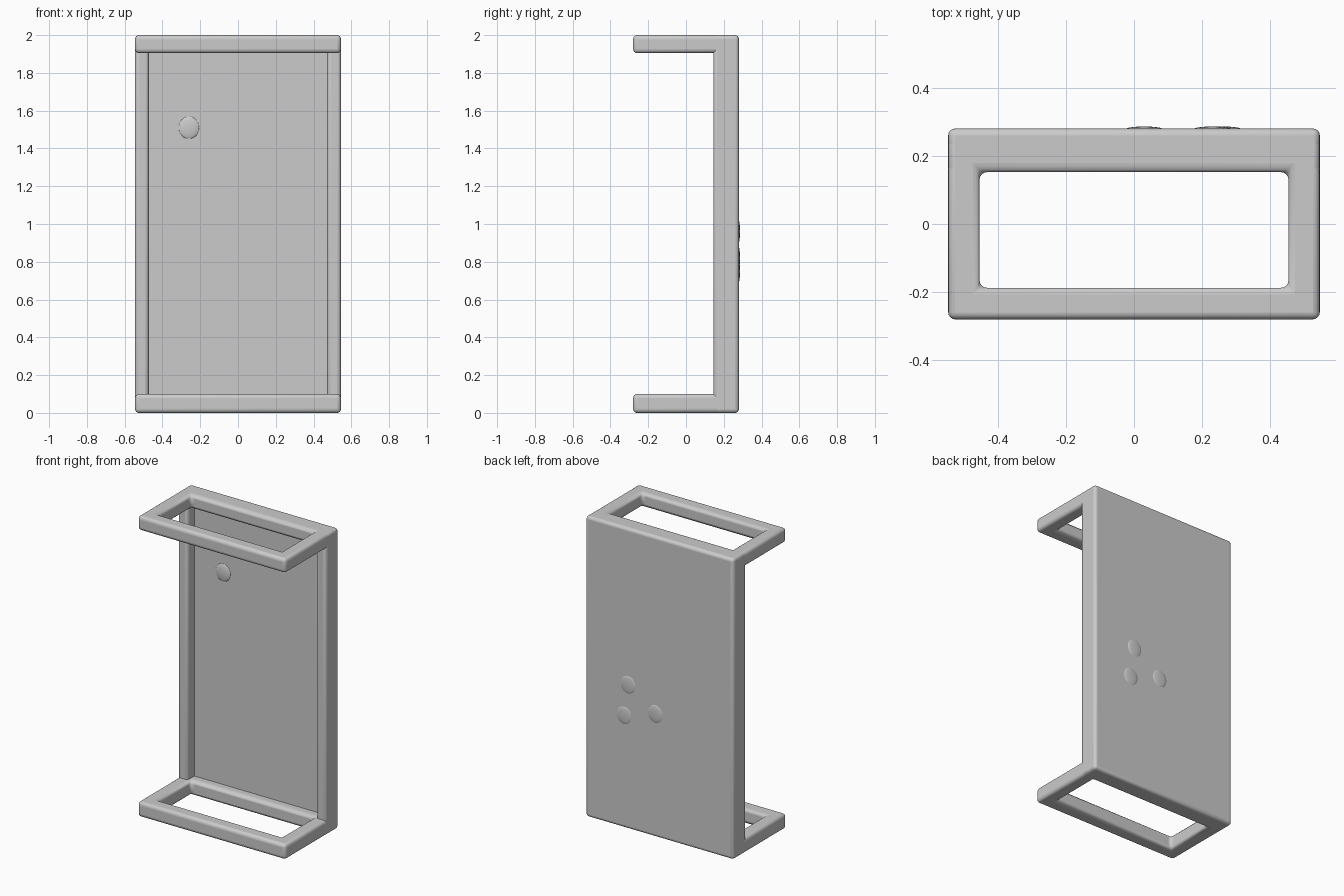
import bpy, bmesh

if "Cube" in bpy.data.objects:
    bpy.data.objects.remove(bpy.data.objects["Cube"])

grey = bpy.data.materials.new("light_grey")
grey.diffuse_color = (0.6, 0.6, 0.6, 1)
grey.use_nodes = True
grey.node_tree.nodes["Principled BSDF"].inputs["Base Color"].default_value = grey.diffuse_color

HX, HY, TOP = 0.545, 0.28, 2.0   # half width, half depth, height


def add_object(name, bm, bevel=0.0):
    mesh = bpy.data.meshes.new(name)
    bmesh.ops.recalc_face_normals(bm, faces=bm.faces)
    bm.to_mesh(mesh)
    bm.free()
    mesh.materials.append(grey)
    ob = bpy.data.objects.new(name, mesh)
    bpy.context.collection.objects.link(ob)
    if bevel:
        mod = ob.modifiers.new("rounded_edges", 'BEVEL')
        mod.width = bevel
        mod.segments = 4
        mod.limit_method = 'ANGLE'
    bpy.ops.object.select_all(action='DESELECT')
    ob.select_set(True)
    bpy.context.view_layer.objects.active = ob
    bpy.ops.object.shade_smooth_by_angle()
    return ob


def box(name, x, y, z, bevel):
    bm = bmesh.new()
    bmesh.ops.create_cube(bm, size=1)
    for v in bm.verts:
        v.co = [(r[0] + r[1]) / 2 + c * (r[1] - r[0]) for c, r in zip(v.co, (x, y, z))]
    return add_object(name, bm, bevel)


def ring(name, z0, z1):
    """Rectangular loop with an open middle."""
    corners = [(-1, 0), (1, 0), (1, 1), (-1, 1)]
    outer_y, inner_y = (-HY, HY), (-0.187, 0.152)
    bm = bmesh.new()
    loops = [[bm.verts.new((sx * hx, ys[sy], z)) for sx, sy in corners]
             for hx, ys, z in ((HX, outer_y, z0), (HX, outer_y, z1),
                               (0.453, inner_y, z1), (0.453, inner_y, z0))]
    for k in range(4):
        a, b = loops[k], loops[(k + 1) % 4]
        for i in range(4):
            j = (i + 1) % 4
            bm.faces.new((a[i], a[j], b[j], b[i]))
    return add_object(name, bm, 0.022)


def bump(name, x, y, z, rx, ry, rz):
    """Shallow swelling on the panel surface."""
    bm = bmesh.new()
    bmesh.ops.create_uvsphere(bm, u_segments=20, v_segments=12, radius=1)
    for v in bm.verts:
        v.co = (x + v.co.x * rx, y + v.co.y * ry, z + v.co.z * rz)
    return add_object(name, bm)


# End loops
ring("bottom_loop", 0.0, 0.1)
ring("top_loop", 1.905, TOP)

# Back panel and its raised side rails
box("back_panel", (-HX, HX), (0.215, HY), (0, TOP), 0.02)
for side, x in (("left", (-HX, -0.472)), ("right", (0.472, HX))):
    box(side + "_rail", x, (0.145, HY), (0, TOP), 0.02)

# Shallow bumps on the back and front of the panel
for i, (x, z) in enumerate(((0.23, 0.96), (0.26, 0.75), (0.03, 0.82))):
    bump("back_bump_%d" % (i + 1), x, HY - 0.002, z, 0.055, 0.008, 0.06)
bump("front_bump", -0.26, 0.217, 1.51, 0.055, 0.012, 0.06)
